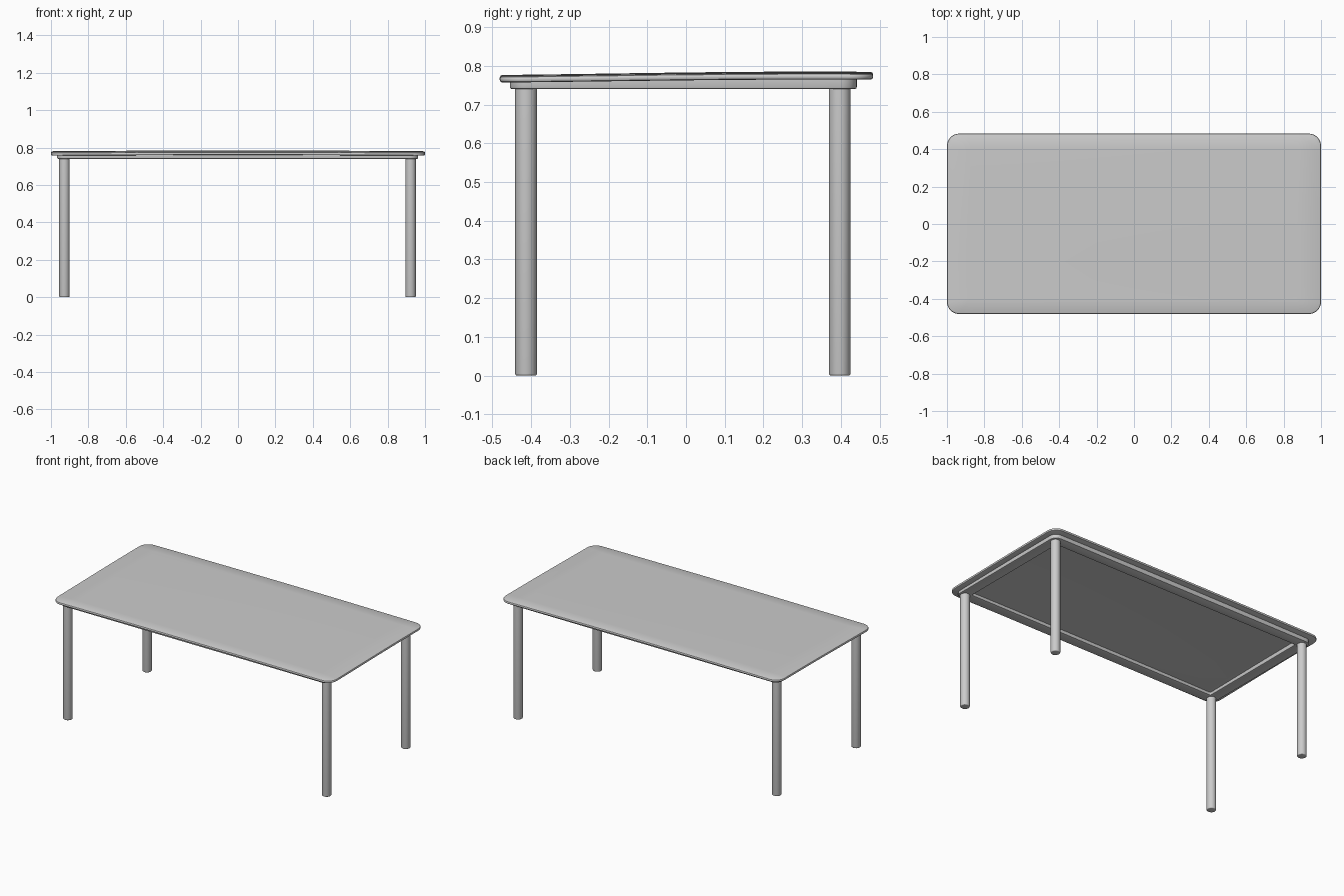
import bpy, bmesh, math
from mathutils import Vector

if "Cube" in bpy.data.objects:
    bpy.data.objects.remove(bpy.data.objects["Cube"])


def warp(x, y):
    # gentle unevenness of the board
    return 0.005 * math.sin(3.0 * y + 0.6) * math.cos(0.5 * x) + 0.004 * math.cos(math.pi * x / 2) - 0.001


def rounded_rect(hx, hy, r, cx, cy, z, n=8):
    pts = []
    for k, (sx, sy) in enumerate(((1, 1), (-1, 1), (-1, -1), (1, -1))):
        for i in range(n + 1):
            a = math.pi / 2 * (k + i / n)
            pts.append(Vector((cx + sx * (hx - r) + r * math.cos(a),
                               cy + sy * (hy - r) + r * math.sin(a), z)))
    return pts


def finish(name, bm):
    bmesh.ops.recalc_face_normals(bm, faces=bm.faces)
    me = bpy.data.meshes.new(name)
    bm.to_mesh(me)
    bm.free()
    ob = bpy.data.objects.new(name, me)
    bpy.context.collection.objects.link(ob)
    bpy.ops.object.select_all(action='DESELECT')
    ob.select_set(True)
    bpy.context.view_layer.objects.active = ob
    bpy.ops.object.shade_smooth_by_angle(angle=math.radians(35))
    return ob


def swept_slab(name, hx, hy, r, cx, cy, profile, ring, warp_above):
    # profile of (inset, z) carried round a rounded rectangle
    bm = bmesh.new()
    loops = [[bm.verts.new(p) for p in
              rounded_rect(hx - d, hy - d, max(r - d, 0.006), cx, cy, z)] for d, z in profile]
    pairs = list(zip(loops, loops[1:]))
    if ring:
        pairs.append((loops[-1], loops[0]))
    else:
        bm.faces.new(loops[0])
        bm.faces.new(loops[-1])
    for a, b in pairs:
        for i in range(len(a)):
            j = (i + 1) % len(a)
            bm.faces.new((a[i], a[j], b[j], b[i]))
    # slice into a grid so the surface can follow the warp
    cuts = [((i / 8, 0, 0), (1, 0, 0)) for i in range(-7, 8)]
    cuts += [((0, i / 10, 0), (0, 1, 0)) for i in range(-4, 5)]
    for co, no in cuts:
        bmesh.ops.bisect_plane(bm, geom=bm.verts[:] + bm.edges[:] + bm.faces[:],
                               plane_co=co, plane_no=no)
    for v in bm.verts:
        if v.co.z > warp_above:
            v.co.z += warp(v.co.x, v.co.y)
    return finish(name, bm)


# table top with softly rounded edge
swept_slab("table_top", 1.0, 0.482, 0.065, 0, 0.001,
           [(0.006, 0.761), (0.002, 0.763), (0, 0.767), (0, 0.771),
            (0.002, 0.775), (0.006, 0.777)], False, 0)

# rail frame under the top
swept_slab("rail_frame", 0.965, 0.448, 0.045, -0.002, -0.007,
           [(0, 0.763), (0, 0.745), (0.0015, 0.7415), (0.005, 0.74),
            (0.065, 0.74), (0.0685, 0.7415), (0.07, 0.745), (0.07, 0.763)], True, 0.75)

# four round legs with eased feet
for yname, y in (("front", -0.413), ("back", 0.397)):
    for xname, x in (("left", -0.928), ("right", 0.923)):
        bm = bmesh.new()
        bmesh.ops.create_cone(bm, cap_ends=True, segments=32, radius1=0.028,
                              radius2=0.028, depth=0.745)
        bmesh.ops.translate(bm, verts=bm.verts, vec=(x, y, 0.3725))
        foot = [e for e in bm.edges if all(v.co.z < 0.01 for v in e.verts)]
        bmesh.ops.bevel(bm, geom=foot, offset=0.005, segments=3, profile=0.5, affect='EDGES')
        finish(f"{yname}_{xname}_leg", bm)
